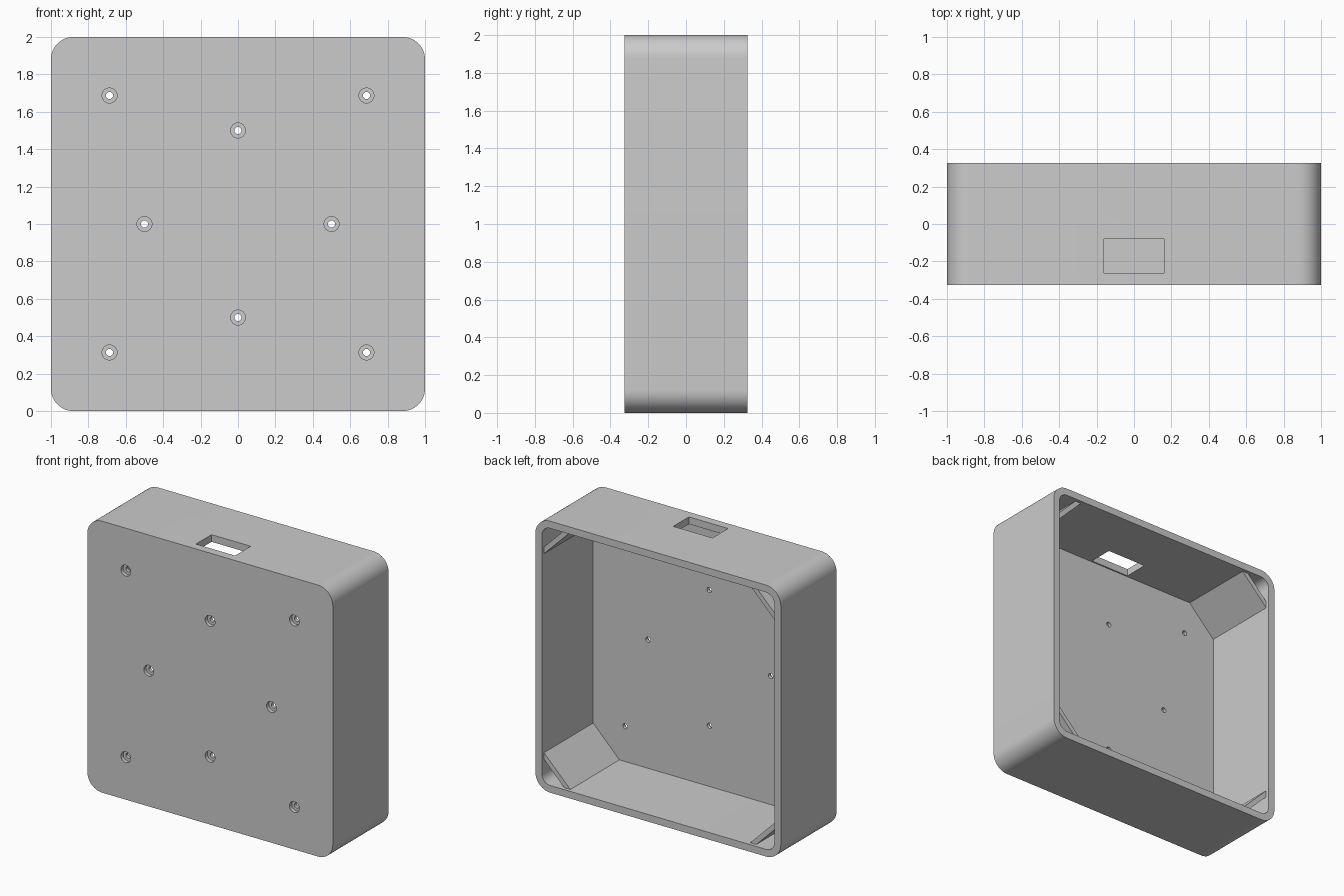
import bpy, bmesh, math

if "Cube" in bpy.data.objects:
    bpy.data.objects.remove(bpy.data.objects["Cube"])

HALF, DEPTH = 1.0, 0.325          # half width/height, half depth
WALL, RADIUS = 0.053, 0.12        # shell thickness, outer corner radius
FLOOR_Y = -DEPTH + WALL           # inside of the front panel

grey = bpy.data.materials.new("light grey plastic")
grey.diffuse_color = (0.6, 0.6, 0.6, 1)
grey.use_nodes = True
grey.node_tree.nodes["Principled BSDF"].inputs["Base Color"].default_value = grey.diffuse_color


def rounded(half, r, n=14):
    """Rounded square in x/z, centred on z = 1."""
    c = half - r
    pts = []
    for k, (sx, sz) in enumerate([(1, 1), (-1, 1), (-1, -1), (1, -1)]):
        for i in range(n + 1):
            a = math.pi / 2 * (k + i / n)
            pts.append((sx * c + r * math.cos(a), 1 + sz * c + r * math.sin(a)))
    return pts


def circle(cx, cz, r, n=32):
    return [(cx + r * math.cos(2 * math.pi * i / n),
             cz + r * math.sin(2 * math.pi * i / n)) for i in range(n)]


def prism(name, profiles, y0, y1):
    """Extrude x/z profiles from y0 to y1 as one object."""
    bm = bmesh.new()
    for pts in profiles:
        f = bm.faces.new([bm.verts.new((x, y0, z)) for x, z in pts])
        ext = bmesh.ops.extrude_face_region(bm, geom=[f])["geom"]
        bmesh.ops.translate(bm, vec=(0, y1 - y0, 0),
                            verts=[v for v in ext if isinstance(v, bmesh.types.BMVert)])
    bmesh.ops.recalc_face_normals(bm, faces=bm.faces)
    me = bpy.data.meshes.new(name)
    bm.to_mesh(me)
    bm.free()
    me.materials.append(grey)
    ob = bpy.data.objects.new(name, me)
    bpy.context.collection.objects.link(ob)
    return ob


def cut(target, cutter):
    mod = target.modifiers.new("cut", 'BOOLEAN')
    mod.operation, mod.solver, mod.object = 'DIFFERENCE', 'EXACT', cutter
    bpy.context.view_layer.objects.active = target
    bpy.ops.object.modifier_apply(modifier=mod.name)
    bpy.data.objects.remove(cutter)


# Box shell, open at the back
box = prism("box_shell", [rounded(HALF, RADIUS)], -DEPTH, DEPTH)
cut(box, prism("cavity_cutter", [rounded(HALF - WALL, RADIUS - WALL)], FLOOR_Y, DEPTH + 0.2))

# Cable window in the top wall
window = [(-0.16, 1.8), (0.16, 1.8), (0.16, 2.2), (-0.16, 2.2)]
cut(box, prism("window_cutter", [window], -0.262, -0.08))

# Counterbored screw holes in the front panel
d = 0.687
holes = [(sx * d, 1 + sz * d) for sx in (-1, 1) for sz in (-1, 1)]
holes += [(-0.5, 1), (0.5, 1), (0, 0.5), (0, 1.5)]
cut(box, prism("screw_hole_cutter", [circle(x, z, 0.019) for x, z in holes], -0.5, 0))
cut(box, prism("counterbore_cutter", [circle(x, z, 0.04) for x, z in holes], -0.5, -DEPTH + 0.027))

# Thin diagonal plates across the inner corners, set back from the rim
brace = [(0.97, 0.71), (0.97, 0.76), (0.76, 0.97), (0.71, 0.97)]
braces = [[(sx * x, 1 + sz * z) for x, z in brace] for sx in (-1, 1) for sz in (-1, 1)]
prism("corner_braces", braces, FLOOR_Y - 0.02, 0.30)

# Smooth rounded corners, keep hard edges
bpy.ops.object.select_all(action='DESELECT')
box.select_set(True)
bpy.context.view_layer.objects.active = box
bpy.ops.object.shade_smooth_by_angle(angle=math.radians(30))
